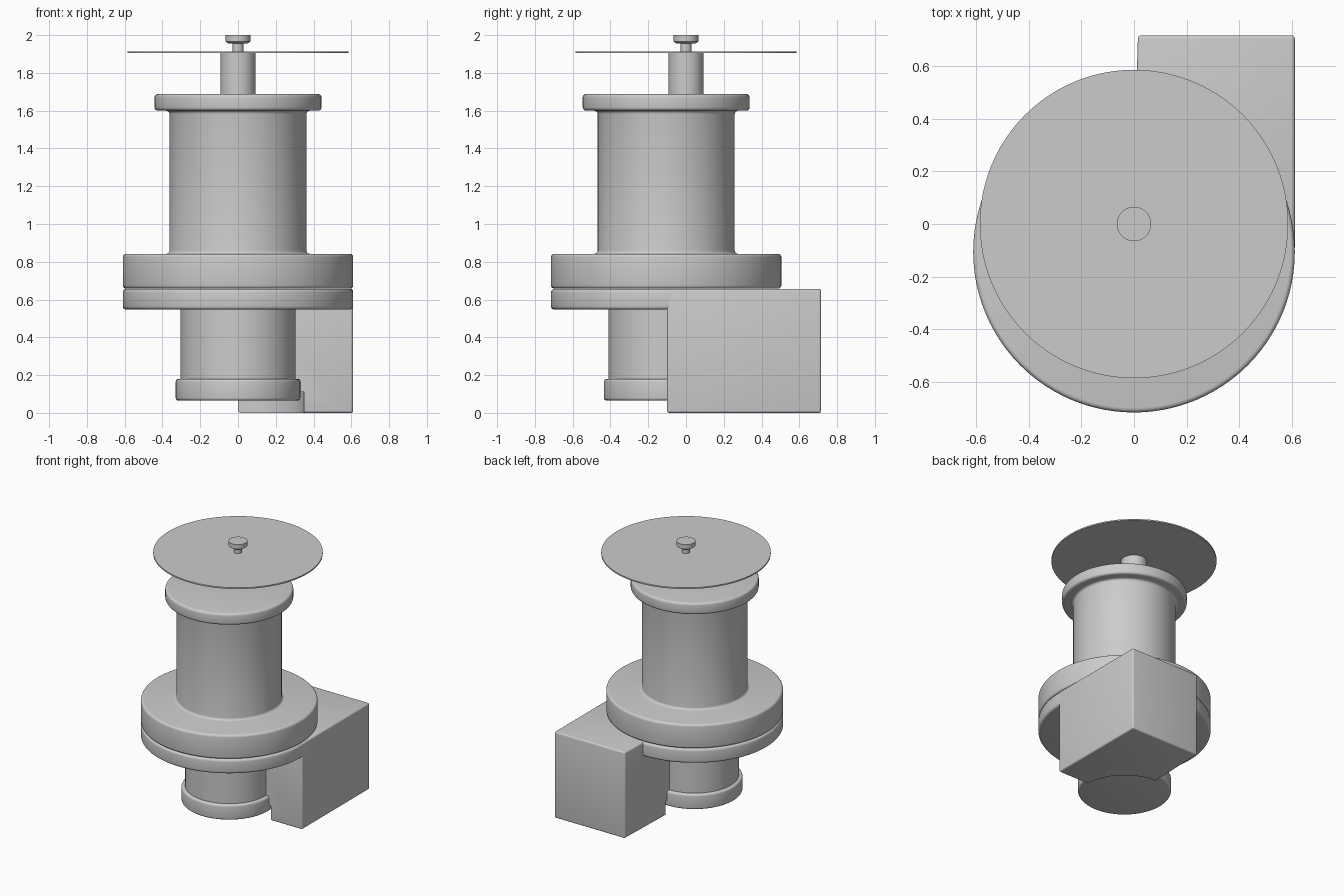
import bpy, bmesh
from math import radians
from mathutils import Matrix

if "Cube" in bpy.data.objects:
    bpy.data.objects.remove(bpy.data.objects["Cube"])

grey = bpy.data.materials.new("plain grey")
grey.use_nodes = True
COLOUR = (0.6, 0.6, 0.6, 1)
grey.diffuse_color = COLOUR
grey.node_tree.nodes["Principled BSDF"].inputs["Base Color"].default_value = COLOUR

AXIS_Y = -0.105     # centre line of the housing


def new_object(name, bm):
    bmesh.ops.recalc_face_normals(bm, faces=bm.faces)
    mesh = bpy.data.meshes.new(name)
    bm.to_mesh(mesh)
    bm.free()
    mesh.materials.append(grey)
    ob = bpy.data.objects.new(name, mesh)
    bpy.context.collection.objects.link(ob)
    return ob


def apply(ob, mod):
    bpy.ops.object.select_all(action='DESELECT')
    ob.select_set(True)
    bpy.context.view_layer.objects.active = ob
    bpy.ops.object.modifier_apply(modifier=mod.name)


def finish(ob, bevel):
    if bevel:
        mod = ob.modifiers.new("rounding", 'BEVEL')
        mod.width = bevel
        mod.segments = 4
        mod.limit_method = 'ANGLE'
        mod.angle_limit = radians(40)
        apply(ob, mod)
    bpy.ops.object.select_all(action='DESELECT')
    ob.select_set(True)
    bpy.context.view_layer.objects.active = ob
    bpy.ops.object.shade_smooth_by_angle(angle=radians(35))


def lathe(name, profile, y=0.0, bevel=0.0, steps=96):
    """Turn (radius, height) points round the vertical and cap both ends."""
    bm = bmesh.new()
    rings = []
    for r, z in profile:
        ring = bmesh.ops.create_circle(bm, segments=steps, radius=r,
                                       matrix=Matrix.Translation((0, y, z)))
        rings.append(ring["verts"])
    for low, high in zip(rings, rings[1:]):
        for i in range(steps):
            j = (i + 1) % steps
            bm.faces.new((low[i], low[j], high[j], high[i]))
    bm.faces.new(rings[0])
    bm.faces.new(rings[-1])
    ob = new_object(name, bm)
    finish(ob, bevel)
    return ob


# Upper housing: wide flange, column and top flange
lathe("upper_housing", [(0.61, 0.658), (0.61, 0.842), (0.363, 0.842),
                        (0.363, 1.6), (0.442, 1.6), (0.442, 1.688)],
      AXIS_Y, 0.018)

# Lower flange, neck and foot
lathe("lower_flange", [(0.61, 0.547), (0.61, 0.656)], AXIS_Y, 0.018)
lathe("neck", [(0.305, 0.17), (0.305, 0.56)], AXIS_Y)
lathe("foot", [(0.33, 0.065), (0.33, 0.18)], AXIS_Y, 0.015)

# Shaft, thin disc and knob
lathe("shaft", [(0.092, 1.68), (0.092, 1.906)])
lathe("thin_disc", [(0.585, 1.904), (0.585, 1.914)])
lathe("knob", [(0.028, 1.91), (0.028, 1.955), (0.05, 1.955), (0.065, 1.965),
               (0.065, 2.0)])

# Outlet box, slightly tapered on its inner side
bm = bmesh.new()
outline = [(0, -0.1), (0, 0.2), (0.015, 0.715), (0.61, 0.715), (0.61, -0.1)]
base = bm.faces.new([bm.verts.new((x, y, 0)) for x, y in outline])
top = bmesh.ops.extrude_face_region(bm, geom=[base])["geom"]
bmesh.ops.translate(bm, vec=(0, 0, 0.656),
                    verts=[v for v in top if isinstance(v, bmesh.types.BMVert)])
box = new_object("outlet_box", bm)
mod = box.modifiers.new("rounding", 'BEVEL')
mod.width, mod.segments, mod.limit_method = 0.012, 4, 'ANGLE'
apply(box, mod)

# Round clearance in the box underneath, around the foot
cutter = lathe("clearance_cutter", [(0.35, -0.1), (0.35, 0.11)], AXIS_Y)
cutter.hide_render = True
cut = box.modifiers.new("clearance", 'BOOLEAN')
cut.operation, cut.object, cut.solver = 'DIFFERENCE', cutter, 'EXACT'
apply(box, cut)
bpy.data.objects.remove(cutter)
finish(box, 0)
